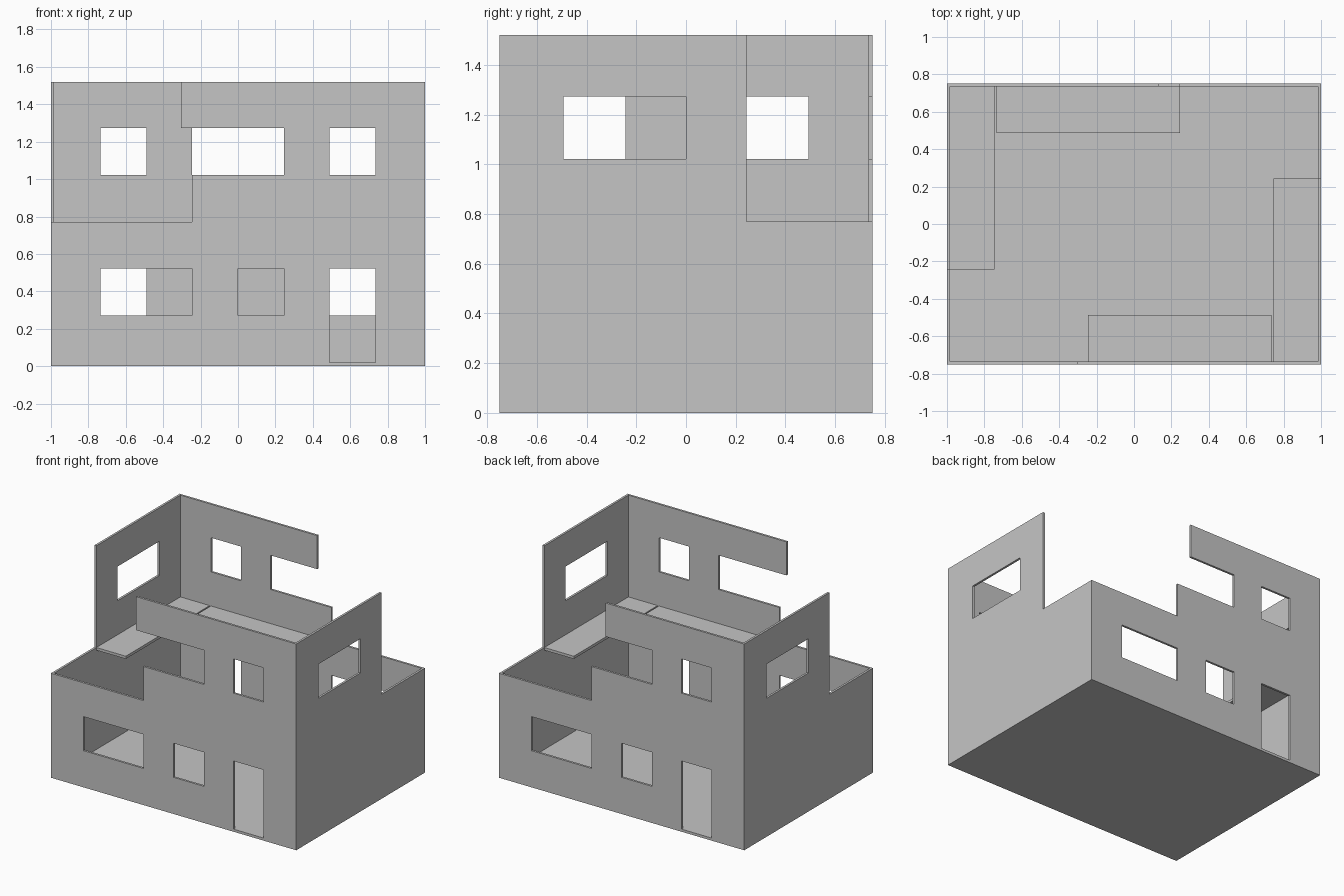
import bpy, bmesh
from mathutils import Vector

if "Cube" in bpy.data.objects:
    bpy.data.objects.remove(bpy.data.objects["Cube"])

HX, HY, H = 1.0, 0.75, 1.52        # half width, half depth, height
T = 0.016                          # wall thickness
FLOOR, UPPER = 0.019, 0.77         # top of ground floor, top of upper floor
Z1, Z2, Z3, Z4 = 0.27, 0.521, 1.021, 1.273   # window sills and heads

grey = bpy.data.materials.new("plain_grey")
grey.diffuse_color = (0.56, 0.56, 0.56, 1)
grey.use_nodes = True
grey.node_tree.nodes["Principled BSDF"].inputs["Base Color"].default_value = grey.diffuse_color


def prism(name, profile, axis, lo, hi, turn=1):
    """Extrude a (horizontal, z) profile along x or y; turn=-1 spins it half a turn about z."""
    bm = bmesh.new()

    def point(u, z, d):
        x, y = (d, u) if axis == 'x' else (u, d)
        return Vector((x * turn, y * turn, z))

    face = bm.faces.new([bm.verts.new(point(u, z, lo)) for u, z in profile])
    ext = bmesh.ops.extrude_face_region(bm, geom=[face])
    moved = [g for g in ext["geom"] if isinstance(g, bmesh.types.BMVert)]
    bmesh.ops.translate(bm, verts=moved, vec=point(0, 0, hi) - point(0, 0, lo))
    bmesh.ops.recalc_face_normals(bm, faces=bm.faces)
    mesh = bpy.data.meshes.new(name)
    bm.to_mesh(mesh)
    bm.free()
    mesh.materials.append(grey)
    ob = bpy.data.objects.new(name, mesh)
    bpy.context.collection.objects.link(ob)
    return ob


def rect(u0, u1, z0, z1):
    return [(u0, z0), (u1, z0), (u1, z1), (u0, z1)]


def cut(target, cutter):
    mod = target.modifiers.new("cut", 'BOOLEAN')
    mod.operation = 'DIFFERENCE'
    mod.solver = 'EXACT'
    mod.object = cutter
    bpy.context.view_layer.objects.active = target
    bpy.ops.object.modifier_apply(modifier=mod.name)
    bpy.data.objects.remove(cutter)


# House shell: hollow box with a floor and an open top
house = prism("house_shell", rect(-HX, HX, 0, H), 'y', -HY, HY)
cut(house, prism("hollow", rect(-HX + T, HX - T, FLOOR, 2), 'y', -HY + T, HY - T))

# Front and back are the same, half a turn apart, except for the broken beam length
for turn, beam in ((1, -0.305), (-1, -0.132)):
    # broken-away upper corner of the long wall, with the overhanging beam
    gap = [(-1.2, UPPER), (-0.247, UPPER), (-0.247, Z3), (0.247, Z3),
           (0.247, Z4), (beam, Z4), (beam, 2), (-1.2, 2)]
    long_wall = [gap,
                 rect(-0.735, -0.247, Z1, Z2),      # wide window
                 rect(0, 0.247, Z1, Z2),            # small window
                 rect(0.489, 0.735, FLOOR, Z2),     # door
                 rect(0.489, 0.735, Z3, Z4)]        # upper window
    for profile in long_wall:
        cut(house, prism("cutter", profile, 'y', -0.9, -0.65, turn))
    # end wall: broken-away part and wide upper window
    for profile in (rect(-0.9, -0.243, UPPER, 2), rect(0, 0.492, Z3, Z4)):
        cut(house, prism("cutter", profile, 'x', -1.2, -0.9, turn))

# Upper floor remains: a strip along each wall
for turn, side, end in ((1, "front", "left"), (-1, "back", "right")):
    prism(side + "_upper_floor", rect(-0.246, 0.735, UPPER - 0.02, UPPER),
          'y', -HY + T, -0.487, turn)
    prism(end + "_upper_floor", rect(-0.243, HY - T, UPPER - 0.02, UPPER),
          'x', -HX + T, -0.745, turn)
